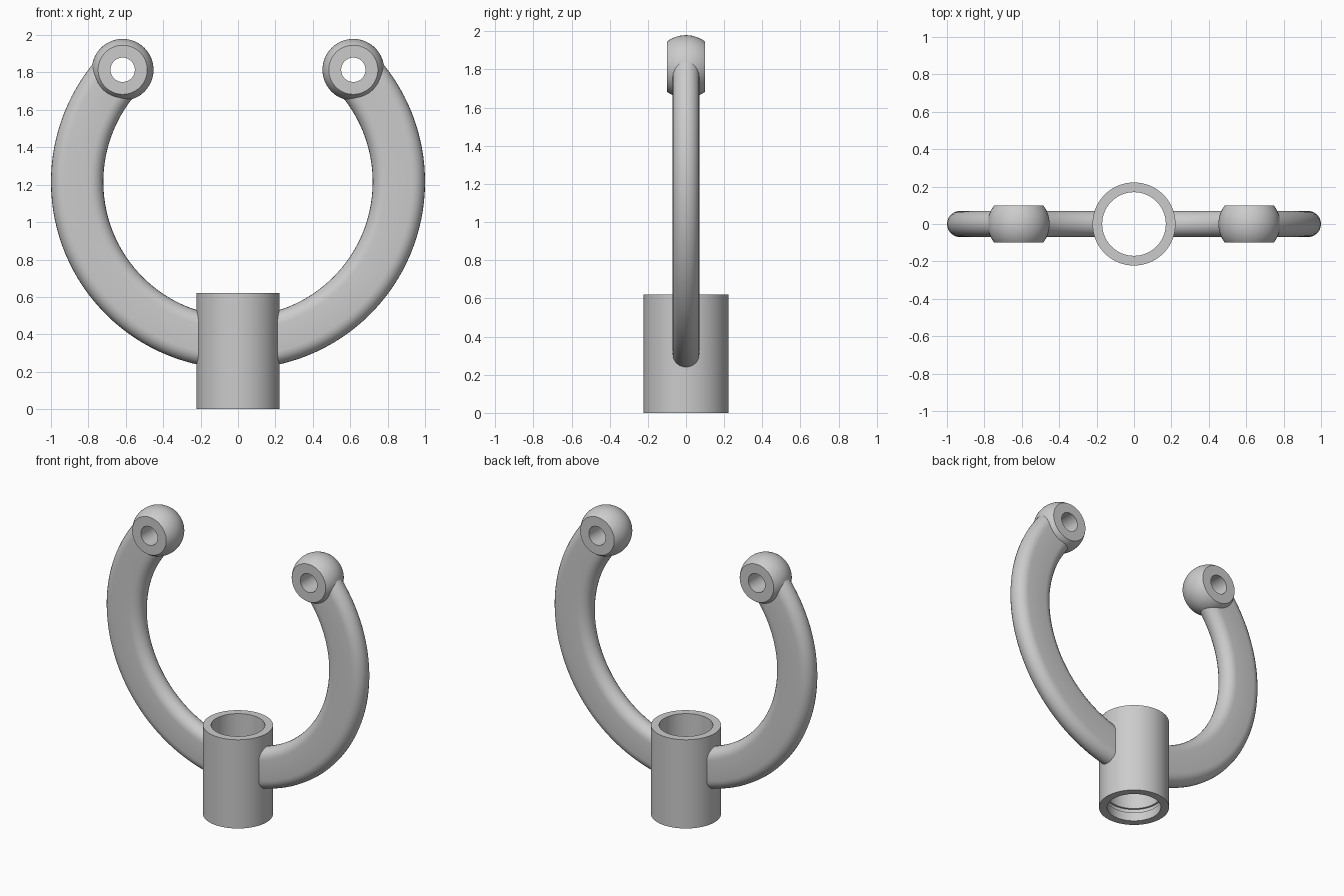
import bpy, bmesh
from math import sin, cos, pi, radians, sqrt, asin
from mathutils import Matrix

if "Cube" in bpy.data.objects:
    bpy.data.objects.remove(bpy.data.objects["Cube"])

CZ, R = 1.215, 0.86            # yoke arc centre height and mid radius
END = radians(44.2)            # arc end angle above horizontal
BX, BZ = R * cos(END), CZ + R * sin(END)


def finish(bm, name):
    bmesh.ops.recalc_face_normals(bm, faces=bm.faces)
    me = bpy.data.meshes.new(name)
    bm.to_mesh(me)
    bm.free()
    ob = bpy.data.objects.new(name, me)
    bpy.context.collection.objects.link(ob)
    return ob


def skin(rings, name, closed):
    """Join rings of points into a surface; closed joins last to first, else caps."""
    bm = bmesh.new()
    vs = [[bm.verts.new(p) for p in ring] for ring in rings]
    n, m = len(vs), len(vs[0])
    for i in range(n if closed else n - 1):
        a, b = vs[i], vs[(i + 1) % n]
        for j in range(m):
            k = (j + 1) % m
            bm.faces.new((a[j], a[k], b[k], b[j]))
    if not closed:
        bm.faces.new(vs[0])
        bm.faces.new(vs[-1])
    return finish(bm, name)


def lathe(profile, name, segs=64):
    """Spin a closed (radius, height) profile about z."""
    rings = [[(r * cos(2 * pi * i / segs), r * sin(2 * pi * i / segs), h) for r, h in profile]
             for i in range(segs)]
    return skin(rings, name, True)


def cut(target, radius, depth, matrix):
    bm = bmesh.new()
    bmesh.ops.create_cone(bm, cap_ends=True, segments=48, radius1=radius,
                          radius2=radius, depth=depth, matrix=matrix)
    cutter = finish(bm, "cutter")
    cutter.hide_render = True
    mod = target.modifiers.new("cut", 'BOOLEAN')
    mod.operation, mod.solver, mod.object = 'DIFFERENCE', 'EXACT', cutter
    bpy.context.view_layer.objects.active = target
    bpy.ops.object.modifier_apply(modifier=mod.name)
    bpy.data.objects.remove(cutter)


def smooth(ob):
    bpy.ops.object.select_all(action='DESELECT')
    ob.select_set(True)
    bpy.context.view_layer.objects.active = ob
    bpy.ops.object.shade_smooth_by_angle(angle=radians(30))


# horseshoe yoke: stadium section swept along the arc
section = []
for side in (1, -1):
    for i in range(13):
        a = -pi / 2 + pi * i / 12
        section.append((side * (0.07 + 0.07 * cos(a)), side * 0.07 * sin(a)))
steps, start, sweep = 96, END, -(pi + 2 * END)
rings = []
for i in range(steps + 1):
    t = start + sweep * i / steps
    rings.append([((R + u) * cos(t), y, CZ + (R + u) * sin(t)) for u, y in section])
yoke = skin(rings, "yoke_arms", False)

# clear the yoke out of the socket bore and the pin holes
cut(yoke, 0.195, 1.0, Matrix.Translation((0, 0, 0.4)))
to_y = Matrix.Rotation(pi / 2, 4, 'X')
for s in (1, -1):
    cut(yoke, 0.09, 0.5, Matrix.Translation((s * BX, 0, BZ)) @ to_y)
smooth(yoke)

# socket tube with a shallow groove near the bottom of the bore
socket = lathe([(0.222, 0), (0.222, 0.62), (0.17, 0.62), (0.17, 0.09),
                (0.183, 0.09), (0.183, 0.06), (0.17, 0.06), (0.17, 0)], "socket_tube", 96)
smooth(socket)

# truncated ball ends with pin holes
BR, HALF = 0.165, 0.1
lim = asin(HALF / BR)
profile = [(BR * cos(-lim + 2 * lim * i / 16), BR * sin(-lim + 2 * lim * i / 16)) for i in range(17)]
profile += [(0.065, HALF), (0.065, -HALF)]
for s, side in ((-1, "left"), (1, "right")):
    ball = lathe(profile, side + "_ball_end")
    ball.data.transform(Matrix.Translation((s * BX, 0, BZ)) @ to_y)
    smooth(ball)
